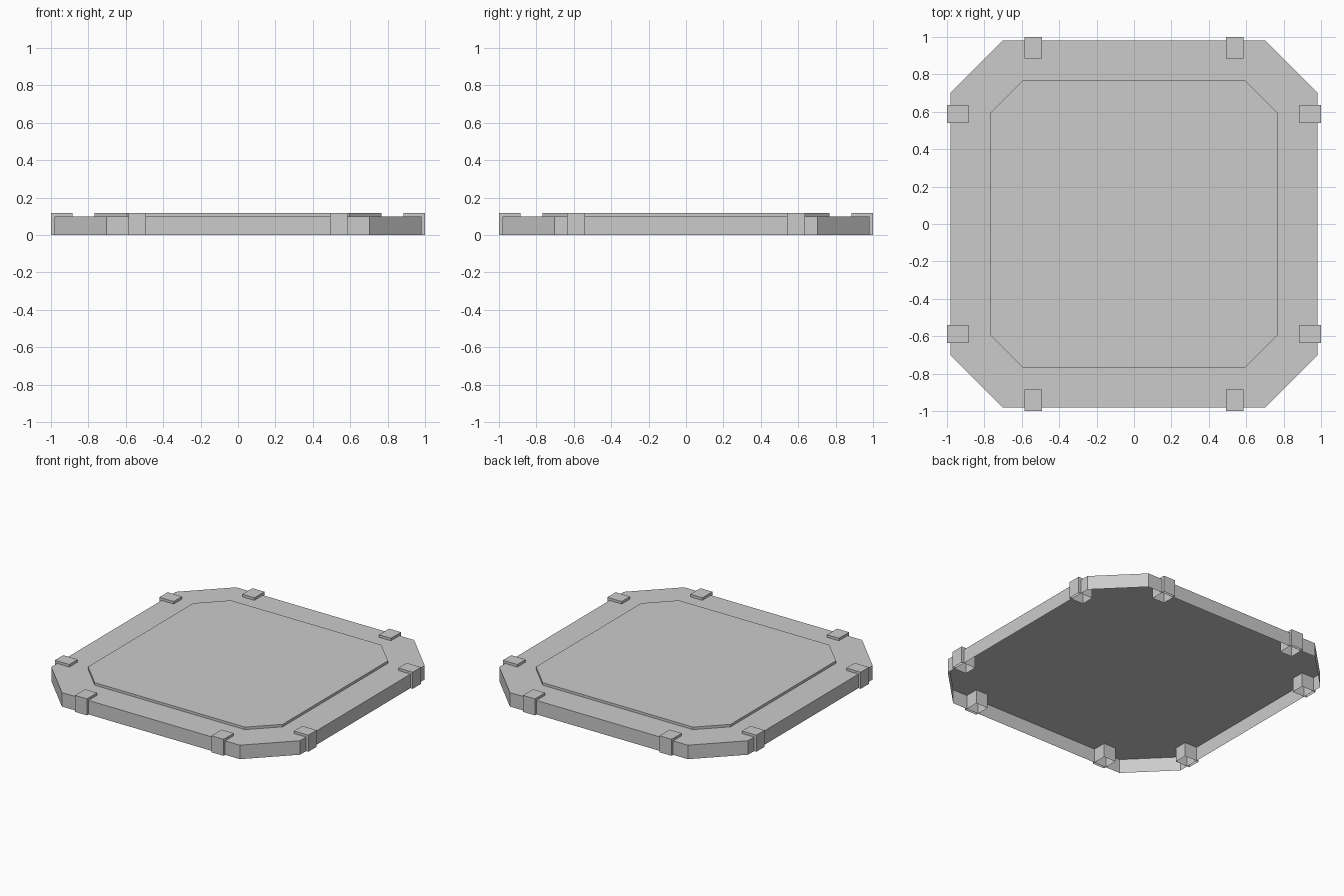
import bpy, bmesh

if "Cube" in bpy.data.objects:
    bpy.data.objects.remove(bpy.data.objects["Cube"])


def shell(name, outline, z0, z1):
    """Extruded outline with side walls and a top, open underneath."""
    bm = bmesh.new()
    low = [bm.verts.new((x, y, z0)) for x, y in outline]
    high = [bm.verts.new((x, y, z1)) for x, y in outline]
    n = len(outline)
    for i in range(n):
        j = (i + 1) % n
        bm.faces.new((low[i], low[j], high[j], high[i]))
    bm.faces.new(high)
    mesh = bpy.data.meshes.new(name)
    bm.to_mesh(mesh)
    bm.free()
    obj = bpy.data.objects.new(name, mesh)
    bpy.context.collection.objects.link(obj)
    return obj


def octagon(r, c):
    """Square of half-width r whose straight edges end at c."""
    return [(r, -c), (r, c), (c, r), (-c, r), (-r, c), (-r, -c), (-c, -r), (c, -r)]


def rectangle(cx, cy, w, d):
    return [(cx - w / 2, cy - d / 2), (cx + w / 2, cy - d / 2),
            (cx + w / 2, cy + d / 2), (cx - w / 2, cy + d / 2)]


# Hollow floor slab and raised centre panel
shell("floor_slab", octagon(0.982, 0.702), 0, 0.10)
shell("raised_panel", octagon(0.768, 0.593), 0.10, 0.118)

# Edge clips, two per side, open underneath like the slab
for a in (-1, 1):
    for b in (-1, 1):
        shell("edge_clip_y", rectangle(a * 0.539, b * 0.943, 0.095, 0.114), 0, 0.118)
        shell("edge_clip_x", rectangle(a * 0.943, b * 0.588, 0.114, 0.094), 0, 0.118)
